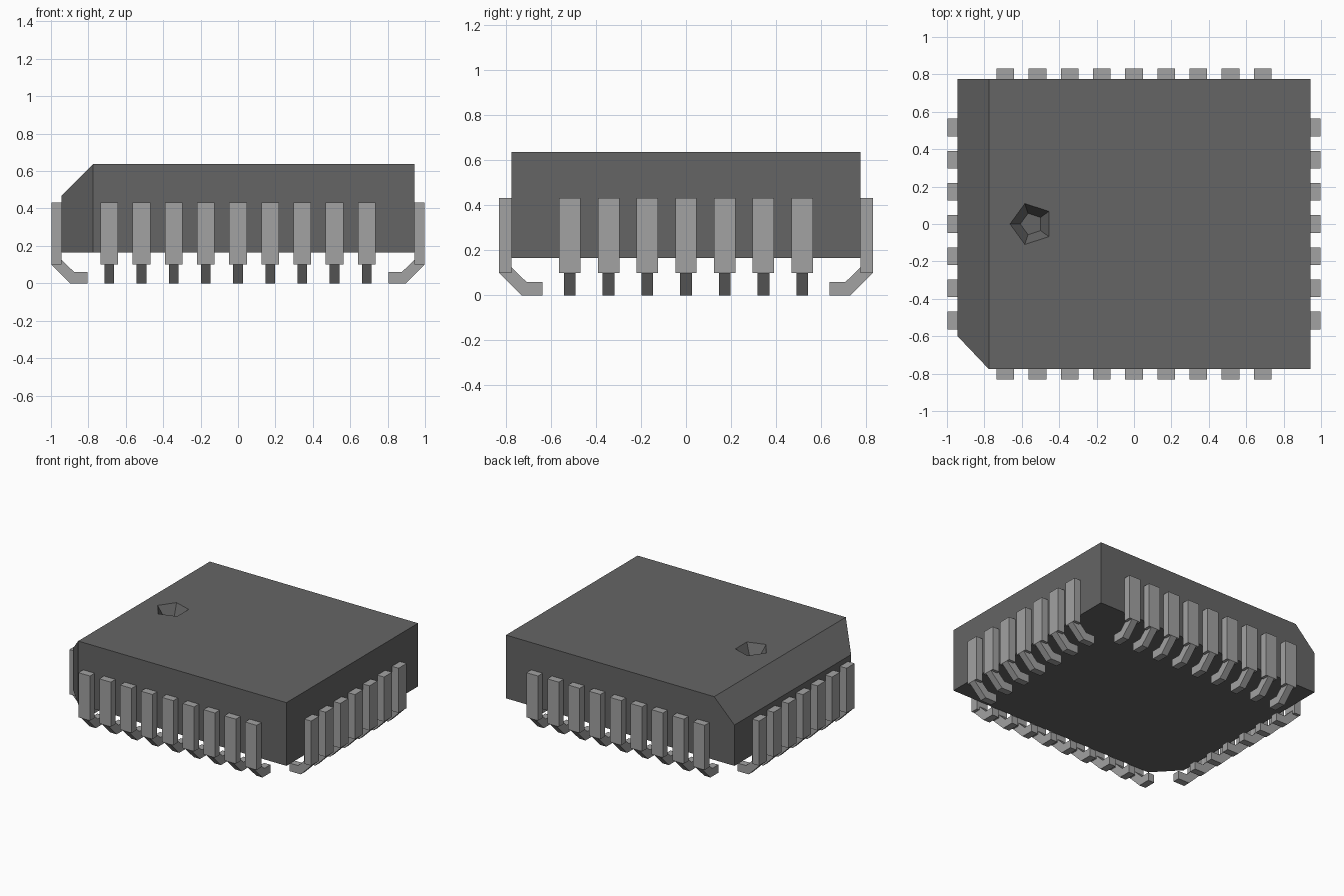
import bpy, bmesh
from math import cos, sin, pi
from mathutils import Matrix, Vector

cube = bpy.data.objects.get("Cube")
if cube:
    bpy.data.objects.remove(cube)


def material(name, value):
    mat = bpy.data.materials.new(name)
    mat.use_nodes = True
    colour = (value, value, value, 1)
    mat.diffuse_color = colour
    mat.node_tree.nodes["Principled BSDF"].inputs["Base Color"].default_value = colour
    return mat


def add_object(name, bm, mat):
    bmesh.ops.recalc_face_normals(bm, faces=bm.faces)
    mesh = bpy.data.meshes.new(name)
    bm.to_mesh(mesh)
    bm.free()
    mesh.materials.append(mat)
    obj = bpy.data.objects.new(name, mesh)
    bpy.context.collection.objects.link(obj)
    return obj


def prism(bm, profile, offset):
    """Extrude a closed loop of points into a solid."""
    face = bm.faces.new([bm.verts.new(p) for p in profile])
    extruded = bmesh.ops.extrude_face_region(bm, geom=[face])["geom"]
    verts = [v for v in extruded if isinstance(v, bmesh.types.BMVert)]
    bmesh.ops.translate(bm, verts=verts, vec=offset)


def slice_off(bm, point, normal):
    """Cut a bevelled plane and close the opening."""
    geom = bm.verts[:] + bm.edges[:] + bm.faces[:]
    cut = bmesh.ops.bisect_plane(bm, geom=geom, plane_co=point,
                                 plane_no=normal, clear_outer=True)["geom_cut"]
    edges = [e for e in cut if isinstance(e, bmesh.types.BMEdge)]
    bmesh.ops.contextual_create(bm, geom=edges)


plastic = material("dark grey plastic", 0.13)
metal = material("light grey metal", 0.36)

HX, HY = 0.943, 0.776
BOTTOM, TOP = 0.165, 0.637
CHAMFER = 0.167

# Package body with a sloped right edge and a cut front right corner
bm = bmesh.new()
prism(bm, [(-HX, -HY, BOTTOM), (HX, -HY, BOTTOM), (HX, HY, BOTTOM), (-HX, HY, BOTTOM)],
      Vector((0, 0, TOP - BOTTOM)))
slice_off(bm, (-HX, 0, TOP - CHAMFER), (-1, 0, 1))
slice_off(bm, (-HX + CHAMFER, -HY, 0), (-1, -0.95, 0))
body = add_object("package_body", bm, plastic)

# Five-sided tapered index dimple cut in the top
DEPTH, SLOPE = 0.08, 0.055 / 0.08
bm = bmesh.new()
rings = []
for z in (-DEPTH, 0.02):
    r = 0.115 + z * SLOPE
    rings.append([bm.verts.new((-0.548 - r * cos(i * 2 * pi / 5),
                                r * sin(i * 2 * pi / 5), TOP + z)) for i in range(5)])
low, high = rings
bm.faces.new(low)
bm.faces.new(high)
for i in range(5):
    j = (i + 1) % 5
    bm.faces.new((low[i], low[j], high[j], high[i]))
cutter = add_object("dimple_cutter", bm, plastic)
cutter.hide_render = True
cutter.hide_viewport = True
cutter.display_type = 'WIRE'
dimple = body.modifiers.new("index_dimple", 'BOOLEAN')
dimple.operation = 'DIFFERENCE'
dimple.solver = 'EXACT'
dimple.object = cutter

# One lead facing -y: a wide upright plate and a narrow foot bent inward
PLATE_T, PLATE_W, FOOT_W, PITCH = 0.055, 0.095, 0.052, 0.172
PLATE = [(0, 0.1), (0, 0.433), (PLATE_T, 0.433), (PLATE_T, 0.1)]
FOOT = [(0, 0.1), (0.1, 0), (0.193, 0), (0.193, 0.06), (0.122, 0.06), (PLATE_T, 0.125)]


def lead_row(name, count, reach, angle):
    bm = bmesh.new()
    for i in range(count):
        x = (i - (count - 1) / 2) * PITCH
        for profile, width in ((PLATE, PLATE_W), (FOOT, FOOT_W)):
            prism(bm, [(x - width / 2, d - reach, z) for d, z in profile],
                  Vector((width, 0, 0)))
    bmesh.ops.rotate(bm, verts=bm.verts, matrix=Matrix.Rotation(angle, 3, 'Z'))
    add_object(name, bm, metal)


lead_row("front_leads", 9, HY + PLATE_T, 0)
lead_row("left_leads", 7, HX + PLATE_T, pi / 2)
lead_row("back_leads", 9, HY + PLATE_T, pi)
lead_row("right_leads", 7, HX + PLATE_T, -pi / 2)
